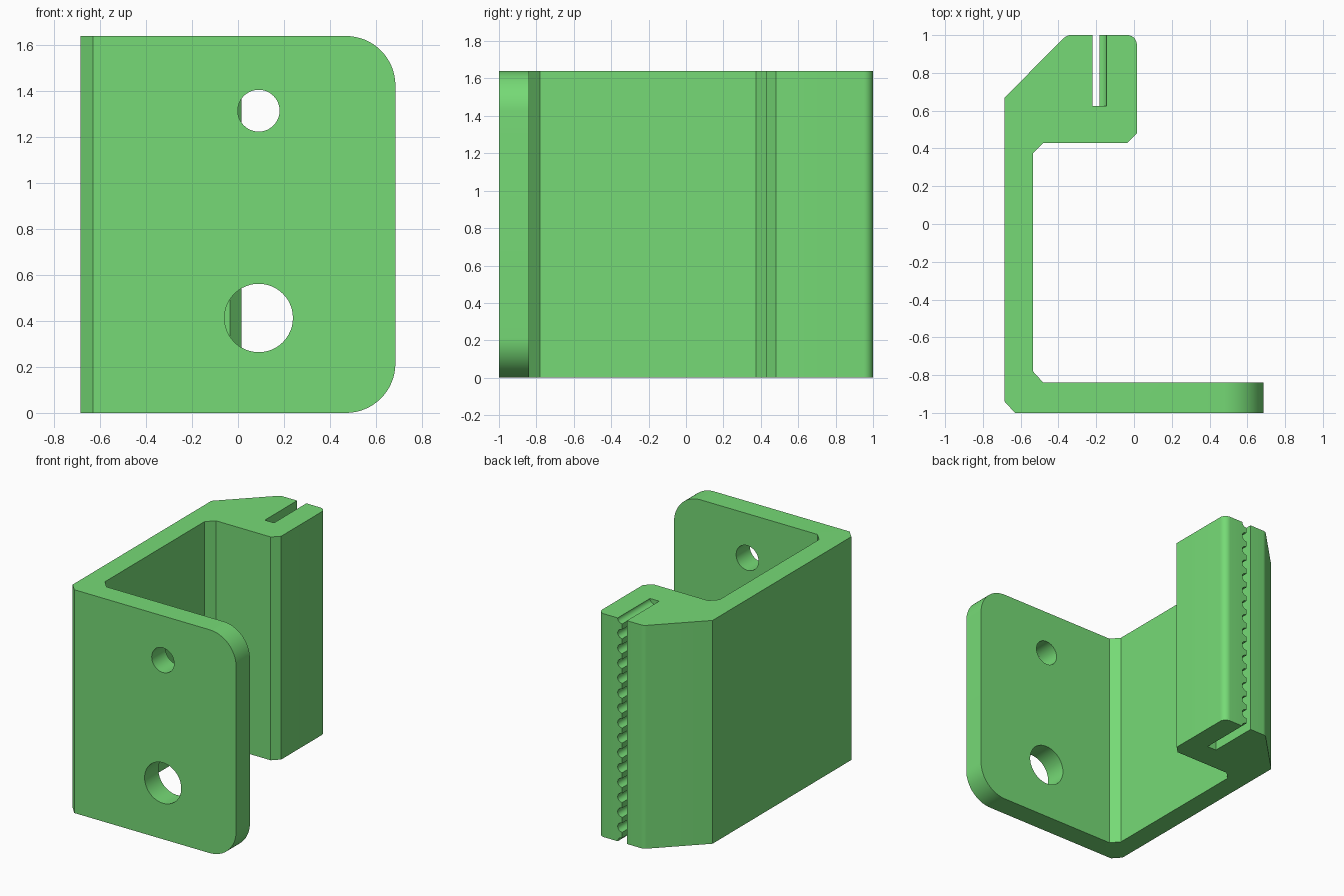
import bpy, bmesh
from math import sin, cos, pi, radians
from mathutils import Vector

if "Cube" in bpy.data.objects:
    bpy.data.objects.remove(bpy.data.objects["Cube"])

H = 1.64
WALL, TOOTH = -0.145, -0.182      # slot wall and tooth tips
SLOT_Y = 0.625

mat = bpy.data.materials.new("green")
mat.diffuse_color = (0.18, 0.70, 0.18, 1)
mat.use_nodes = True
mat.node_tree.nodes["Principled BSDF"].inputs["Base Color"].default_value = mat.diffuse_color


def arc(cx, cy, r, a0, a1, n):
    return [(cx + r * cos(radians(a0 + (a1 - a0) * i / n)),
             cy + r * sin(radians(a0 + (a1 - a0) * i / n))) for i in range(n + 1)]


def prism(bm, points, direction):
    face = bm.faces.new([bm.verts.new(p) for p in points])
    ext = bmesh.ops.extrude_face_region(bm, geom=[face])
    bmesh.ops.translate(bm, vec=Vector(direction),
                        verts=[g for g in ext["geom"] if isinstance(g, bmesh.types.BMVert)])
    bmesh.ops.recalc_face_normals(bm, faces=bm.faces)


def finish(bm, name):
    me = bpy.data.meshes.new(name)
    bm.to_mesh(me)
    bm.free()
    ob = bpy.data.objects.new(name, me)
    bpy.context.collection.objects.link(ob)
    me.materials.append(mat)
    return ob


def smooth(ob):
    bpy.ops.object.select_all(action='DESELECT')
    ob.select_set(True)
    bpy.context.view_layer.objects.active = ob
    bpy.ops.object.shade_smooth_by_angle(angle=radians(25))


# Bracket: one bent profile with a slotted head, extruded upwards
profile = [(-0.63, -1), (0.685, -1), (0.685, -0.84), (-0.48, -0.84), (-0.535, -0.78),
           (-0.535, 0.375), (-0.48, 0.43), (-0.035, 0.43), (0.015, 0.48)]
profile += arc(-0.035, 0.95, 0.05, 0, 90, 8)
profile += [(WALL, 1), (WALL, SLOT_Y), (-0.22, SLOT_Y), (-0.22, 1)]
profile += arc(-0.335, 0.95, 0.05, 90, 135, 5)
profile += [(-0.685, 0.67), (-0.685, -0.94)]
bm = bmesh.new()
prism(bm, [(x, y, 0) for x, y in profile], (0, 0, H))

# Rounded free corners of the mounting plate
corners = [e for e in bm.edges
           if all(v.co.x > 0.68 for v in e.verts)
           and abs(e.verts[0].co.z - e.verts[1].co.z) < 1e-4]
bmesh.ops.bevel(bm, geom=corners, offset=0.215, segments=16, profile=0.5, affect='EDGES')
bracket = finish(bm, "bracket")

# Screw holes through the plate
for z, r in ((1.315, 0.091), (0.413, 0.149)):
    bm = bmesh.new()
    prism(bm, [(0.09 + x, -1.1, z + y) for x, y in arc(0, 0, r, 0, 360, 48)[:-1]], (0, 0.4, 0))
    cutter = finish(bm, "hole_cutter")
    cutter.hide_render = True
    mod = bracket.modifiers.new("hole", 'BOOLEAN')
    mod.operation = 'DIFFERENCE'
    mod.solver = 'EXACT'
    mod.object = cutter
    bpy.context.view_layer.objects.active = bracket
    bpy.ops.object.modifier_apply(modifier=mod.name)
    bpy.data.objects.remove(cutter)
smooth(bracket)

# Belt teeth between round grooves along the slot wall, half a groove at each end
bm = bmesh.new()
pitch, half = H / 15, 0.034
for i in range(15):
    z0, z1 = i * pitch, (i + 1) * pitch
    depth = WALL - TOOTH
    lower = [(TOOTH + depth * cos(a), z0 + half * sin(a))
             for a in [pi / 2 * k / 8 for k in range(9)]]
    upper = [(x, z0 + z1 - z) for x, z in reversed(lower)]
    prism(bm, [(x, SLOT_Y, z) for x, z in lower + upper], (0, 1 - SLOT_Y, 0))
smooth(finish(bm, "belt_teeth"))
